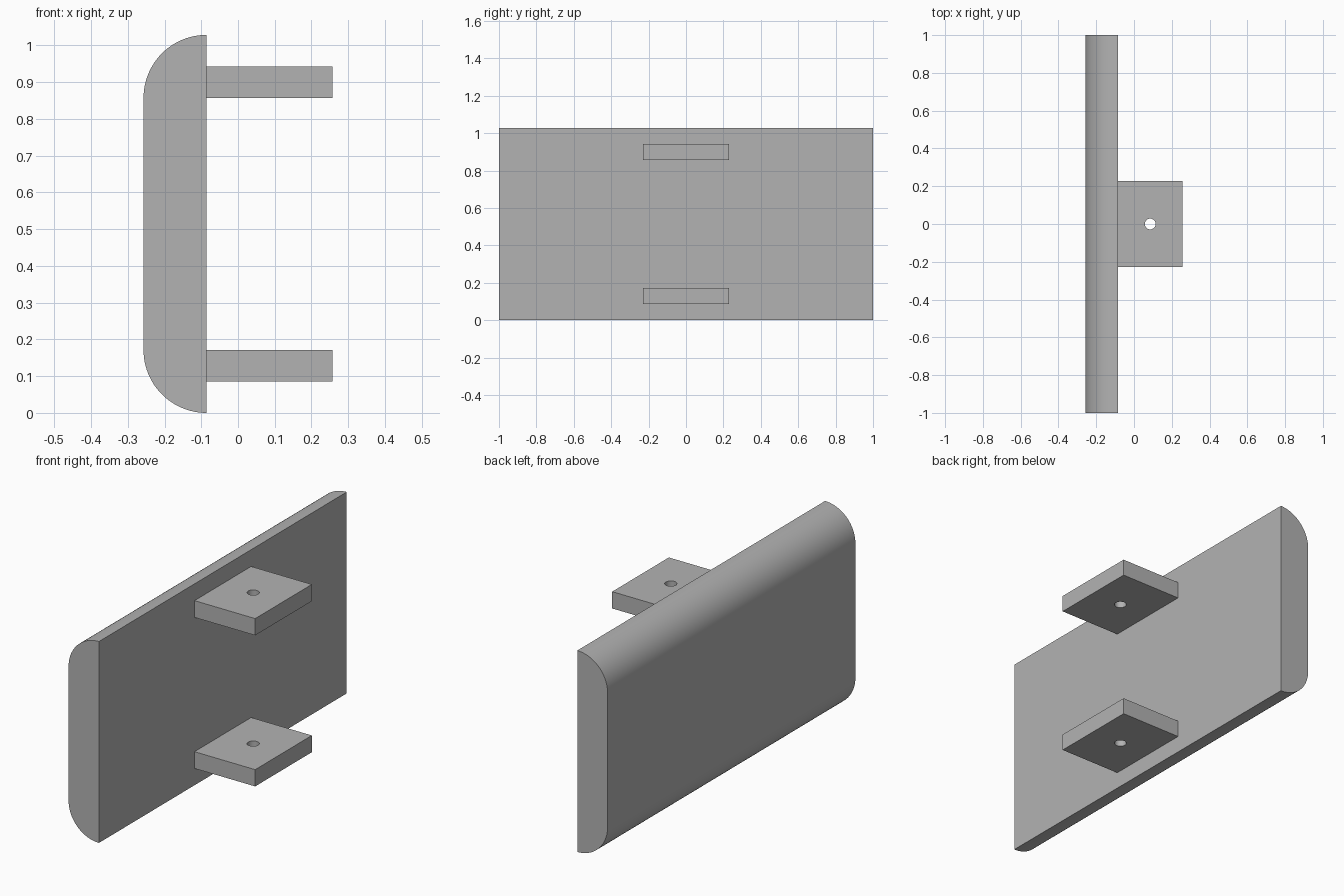
import bpy, bmesh
from math import pi, sin, cos, radians

cube = bpy.data.objects.get("Cube")
if cube:
    bpy.data.objects.remove(cube, do_unlink=True)

grey = bpy.data.materials.new("plain grey")
grey.use_nodes = True
grey.diffuse_color = (0.45, 0.45, 0.45, 1)
grey.node_tree.nodes["Principled BSDF"].inputs["Base Color"].default_value = grey.diffuse_color

R = 0.1714          # edge radius, also the panel thickness
HEIGHT = 1.0286
BACK = -0.0857      # plane of the panel's flat side
END = 0.2571        # free end of the brackets
THICK = 0.0857


def finish(name, bm):
    bmesh.ops.recalc_face_normals(bm, faces=bm.faces)
    mesh = bpy.data.meshes.new(name)
    bm.to_mesh(mesh)
    bm.free()
    mesh.materials.append(grey)
    obj = bpy.data.objects.new(name, mesh)
    bpy.context.collection.objects.link(obj)
    return obj


def activate(obj):
    bpy.ops.object.select_all(action='DESELECT')
    obj.select_set(True)
    bpy.context.view_layer.objects.active = obj


def extrude_profile(name, points, axis_vector):
    bm = bmesh.new()
    face = bm.faces.new([bm.verts.new(p) for p in points])
    new = bmesh.ops.extrude_face_region(bm, geom=[face])["geom"]
    bmesh.ops.translate(bm, vec=axis_vector,
                        verts=[v for v in new if isinstance(v, bmesh.types.BMVert)])
    return finish(name, bm)


# Panel: flat on one side, two quarter-round edges on the other
STEPS = 24
arc = [(R * sin(i * pi / 2 / STEPS), R * cos(i * pi / 2 / STEPS)) for i in range(STEPS + 1)]
upper = [(BACK - dx, -1, HEIGHT - R + dz) for dx, dz in arc]
lower = [(BACK - dx, -1, R - dz) for dx, dz in reversed(arc)]
panel = extrude_profile("rounded_panel", upper + lower, (0, 2, 0))
activate(panel)
bpy.ops.object.shade_smooth_by_angle(angle=radians(30))


# Brackets: flat plates, each with a drilled hole
def bracket(name, z):
    half = 0.2286
    corners = [(BACK, -half, z), (END, -half, z), (END, half, z), (BACK, half, z)]
    plate = extrude_profile(name, corners, (0, 0, THICK))
    centre = (BACK + END) / 2
    ring = [(centre + 0.0286 * cos(i * pi / 16), 0.0286 * sin(i * pi / 16), z - 0.05)
            for i in range(32)]
    drill = extrude_profile("hole_cutter", ring, (0, 0, THICK + 0.1))
    drill.hide_render = True
    cut = plate.modifiers.new("hole", 'BOOLEAN')
    cut.operation = 'DIFFERENCE'
    cut.solver = 'EXACT'
    cut.object = drill
    activate(plate)
    bpy.ops.object.modifier_apply(modifier=cut.name)
    bpy.data.objects.remove(drill, do_unlink=True)
    bpy.ops.object.shade_smooth_by_angle(angle=radians(30))


bracket("lower_bracket", THICK)
bracket("upper_bracket", HEIGHT - 2 * THICK)
